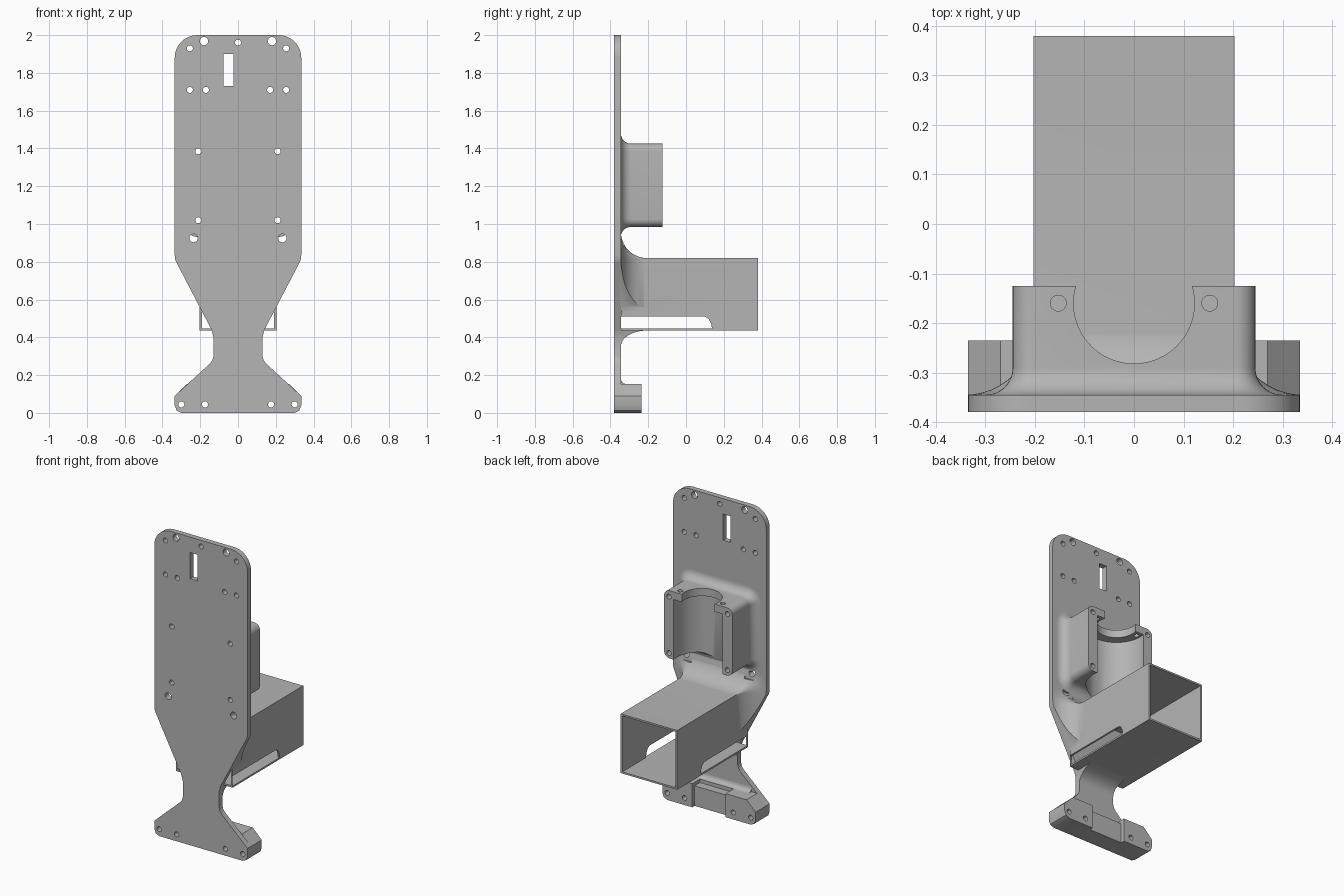
import bpy, bmesh, math

if "Cube" in bpy.data.objects:
    bpy.data.objects.remove(bpy.data.objects["Cube"], do_unlink=True)

grey = bpy.data.materials.new("matte_grey")
grey.use_nodes = True
grey.diffuse_color = (0.46, 0.46, 0.46, 1)
grey.node_tree.nodes["Principled BSDF"].inputs["Base Color"].default_value = grey.diffuse_color

BACK, FACE = -0.38, -0.345      # front and rear surfaces of the mounting plate


def solid(name, rings):
    """Closed solid lofted through rings of equal length."""
    bm = bmesh.new()
    loops = [[bm.verts.new(p) for p in ring] for ring in rings]
    for a, b in zip(loops, loops[1:]):
        for i in range(len(a)):
            j = (i + 1) % len(a)
            bm.faces.new((a[i], a[j], b[j], b[i]))
    bm.faces.new(loops[0])
    bm.faces.new(loops[-1])
    bmesh.ops.recalc_face_normals(bm, faces=bm.faces)
    mesh = bpy.data.meshes.new(name)
    bm.to_mesh(mesh)
    bm.free()
    mesh.materials.append(grey)
    ob = bpy.data.objects.new(name, mesh)
    bpy.context.collection.objects.link(ob)
    return ob


def prism(name, pts, axis, lo, hi):
    """Extrude a 2D profile along an axis."""
    place = {"x": lambda u, v, w: (w, u, v),
             "y": lambda u, v, w: (u, w, v),
             "z": lambda u, v, w: (u, v, w)}[axis]
    return solid(name, [[place(u, v, w) for u, v in pts] for w in (lo, hi)])


def arc(cx, cy, r, start, end, n):
    step = math.radians(end - start) / n
    return [(cx + r * math.cos(math.radians(start) + i * step),
             cy + r * math.sin(math.radians(start) + i * step)) for i in range(n + 1)]


def circle(cx, cy, r, n=32):
    return arc(cx, cy, r, 0, 360, n)[:-1]


def rect(u0, u1, v0, v1):
    return [(u0, v0), (u1, v0), (u1, v1), (u0, v1)]


def mirrored(half):
    return half + [(-x, z) for x, z in reversed(half)]


def flare(name, w, z0, z1, corner, r, rear, below=1.0):
    """Rounded block whose base sweeps out into the plate with a fillet."""
    steps = [(rear, 0)]
    for i in range(13):
        t = math.radians(90 * i / 12)
        steps.append((FACE + r * (1 - math.sin(t)), r * (1 - math.cos(t))))
    steps.append((FACE - 0.01, r))
    rings = []
    for y, e in steps:
        k = corner + e
        ring = []
        for cx, cz, a in ((w - corner, z1 - corner, 0), (corner - w, z1 - corner, 90),
                          (corner - w, z0 + corner, 180), (w - corner, z0 + corner, 270)):
            for x, z in arc(cx, cz, k, a, a + 90, 8):
                ring.append((x, y, z if z > z0 else z0 + (z - z0) * below))
        rings.append(ring)
    return solid(name, rings)


def boolean(ob, others, op="DIFFERENCE"):
    """Apply boolean operations one by one and drop the helper solids."""
    for other in others:
        mod = ob.modifiers.new("cut", "BOOLEAN")
        mod.operation, mod.solver, mod.object = op, "EXACT", other
        dg = bpy.context.evaluated_depsgraph_get()
        mesh = bpy.data.meshes.new_from_object(ob.evaluated_get(dg))
        ob.modifiers.clear()
        ob.data = mesh
        bpy.data.objects.remove(other, do_unlink=True)
    return ob


def holes(spots, r, lo=-0.5, hi=0.0):
    return [prism("hole", circle(s * x, z, r, 20), "y", lo, hi)
            for x, z in spots for s in ((1, -1) if x else (1,))]


# Mounting plate outline
outline = mirrored([(0.30, 0), (0.325, 0.012), (0.335, 0.04), (0.335, 0.09),
                    (0.15, 0.26), (0.136, 0.278), (0.13, 0.30), (0.13, 0.40),
                    (0.14, 0.44), (0.323, 0.79), (0.332, 0.81), (0.335, 0.835)]
                   + arc(0.215, 1.88, 0.12, 0, 90, 12))
small = [(0.255, 1.93), (0, 1.96), (0.255, 1.71), (0.17, 1.71)]
clamp_bolts = [(0.21, 1.02), (0.21, 1.385)]
foot_bolts = [(0.30, 0.045), (0.175, 0.045)]
plate = prism("mounting_plate", outline, "y", BACK, FACE)
boolean(plate, holes(small + clamp_bolts + foot_bolts, 0.016)
        + holes([(0.18, 1.968), (0.235, 0.925)], 0.022)
        + [prism("slot", rect(-0.078, -0.025, 1.73, 1.9), "y", -0.5, 0)])

# Clamp block with a wide bore below a narrower top lip
clamp = flare("clamp_block", 0.245, 0.985, 1.425, 0.04, 0.055, -0.125)
boolean(clamp, [prism("lip_bore", circle(0, -0.16, 0.122, 48), "z", 1.3, 1.6),
                prism("main_bore", circle(0, -0.16, 0.18, 48), "z", 0.8, 1.375)]
        + [prism("lip_screw", circle(s * 0.153, -0.16, 0.016, 20), "z", 1.3, 1.6) for s in (1, -1)]
        + holes(clamp_bolts, 0.016))

# Rectangular duct with a flared root trimmed to the plate outline
duct = prism("duct", rect(-0.2025, 0.2025, 0.435, 0.82), "y", FACE, 0.38)
root = flare("duct_root", 0.2015, 0.436, 0.819, 0.002, 0.14, -0.19, 0.6)
boolean(root, [prism("trim", outline, "y", -0.5, 0.1)], "INTERSECT")
boolean(duct, [root], "UNION")
window = [(-0.344, 0.446), (0.138, 0.446), (0.132, 0.475), (0.12, 0.498), (0.1, 0.51), (-0.344, 0.51)]
boolean(duct, [prism("duct_bore", rect(-0.191, 0.191, 0.446, 0.809), "y", -0.5, 0.6),
               prism("side_window", window, "x", -0.5, 0.5)]
        + holes([(0.235, 0.925)], 0.022)
        + [prism("bolt_pocket", rect(s * 0.235 - 0.045, s * 0.235 + 0.045, 0.885, 0.965),
                 "y", -0.335, 0) for s in (1, -1)])

# Foot pads, the thinner bar between them and the fillet above
feet = []
for side, s in (("left", 1), ("right", -1)):
    pad = [(s * x, z) for x, z in [(0.12, 0), (0.30, 0), (0.325, 0.012), (0.335, 0.04),
                                   (0.335, 0.09), (0.27, 0.153), (0.12, 0.153)]]
    foot = prism(side + "_foot_pad", pad, "y", FACE - 0.002, -0.235)
    feet.append(boolean(foot, holes(foot_bolts, 0.016)))
bar = prism("foot_bar", rect(-0.121, 0.121, 0, 0.13), "y", FACE - 0.002, -0.26)
fillet = prism("foot_fillet", [(FACE - 0.002, 0.12), (FACE + 0.03, 0.12)]
               + arc(FACE + 0.03, 0.183, 0.03, 270, 180, 6) + [(FACE - 0.002, 0.183)],
               "x", -0.23, 0.23)

# Smooth shading with crisp edges
bpy.ops.object.select_all(action="DESELECT")
for ob in [plate, clamp, duct, bar, fillet] + feet:
    ob.select_set(True)
bpy.context.view_layer.objects.active = plate
bpy.ops.object.shade_smooth_by_angle(angle=math.radians(30))
